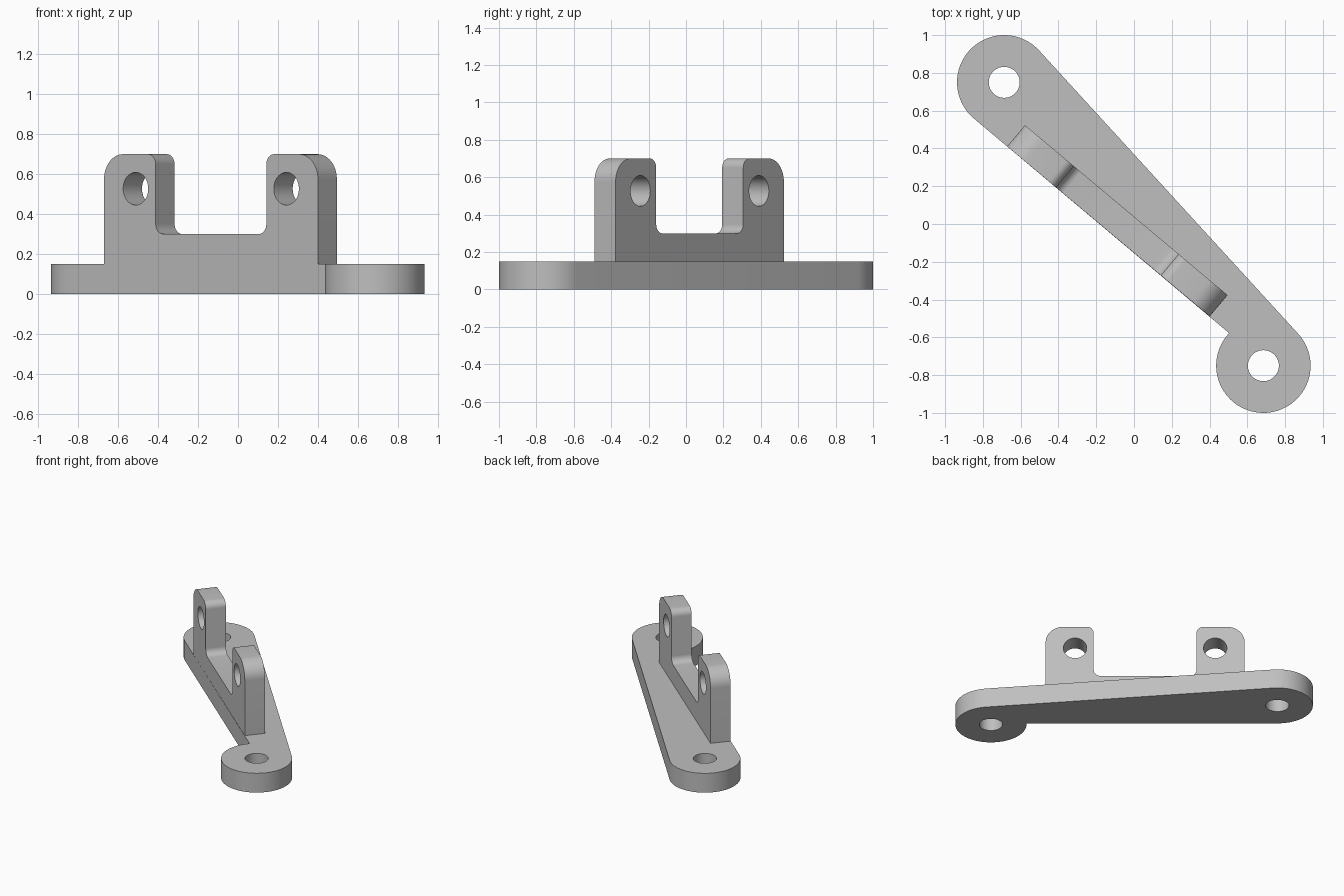
import bpy, bmesh, math
from mathutils import Matrix, Vector

cube = bpy.data.objects.get("Cube")
if cube:
    bpy.data.objects.remove(cube, do_unlink=True)

grey = bpy.data.materials.new("plain grey")
grey.use_nodes = True
grey.diffuse_color = (0.52, 0.52, 0.52, 1)
grey.node_tree.nodes["Principled BSDF"].inputs["Base Color"].default_value = (0.52, 0.52, 0.52, 1)


def arc(cx, cy, r, start, end, steps):
    """Points along an arc, angles in degrees."""
    angles = [math.radians(start + (end - start) * i / steps) for i in range(steps + 1)]
    return [(cx + r * math.cos(a), cy + r * math.sin(a)) for a in angles]


def circle(cx, cy, r):
    return arc(cx, cy, r, 0, 360, 48)[:-1]


def plate(name, loops, thickness, matrix):
    """Fill an outline with holes, extrude it and place it."""
    bm = bmesh.new()
    for loop in loops:
        verts = [bm.verts.new((x, y, 0)) for x, y in loop]
        for i, v in enumerate(verts):
            bm.edges.new((verts[i - 1], v))
    bmesh.ops.triangle_fill(bm, edges=bm.edges[:], use_beauty=True, normal=(0, 0, 1))
    grown = bmesh.ops.extrude_face_region(bm, geom=bm.faces[:], use_keep_orig=True)["geom"]
    moved = [g for g in grown if isinstance(g, bmesh.types.BMVert)]
    bmesh.ops.translate(bm, verts=moved, vec=(0, 0, thickness))
    bmesh.ops.transform(bm, matrix=matrix, verts=bm.verts[:])
    bmesh.ops.recalc_face_normals(bm, faces=bm.faces[:])
    mesh = bpy.data.meshes.new(name)
    bm.to_mesh(mesh)
    bm.free()
    mesh.materials.append(grey)
    obj = bpy.data.objects.new(name, mesh)
    bpy.context.collection.objects.link(obj)
    bpy.ops.object.select_all(action='DESELECT')
    obj.select_set(True)
    bpy.context.view_layer.objects.active = obj
    bpy.ops.object.shade_smooth_by_angle(angle=math.radians(30))
    return obj


# Base plate: two round ends, straight back edge, front edge running at 40 degrees
R, HOLE, BASE = 0.25, 0.082, 0.15
ax, ay, bx, by = -0.687, 0.75, 0.685, -0.75
back = math.degrees(math.atan2(by - ay, bx - ax)) + 90
outline = arc(ax, ay, R, back, 230, 40) + arc(bx, by, R, 136.5, 360 + back, 56)
plate("base_plate", [outline, circle(ax, ay, HOLE), circle(bx, by, HOLE)],
      BASE, Matrix.Identity(4))

# Upright wall with two drilled lugs, drawn in its own plane and mirrored
LENGTH, TOP, FLOOR, LUG = 1.40, 0.70, 0.30, 0.338
BIG, SMALL = 0.125, 0.05
half = [(0, BASE)]
half += arc(BIG, TOP - BIG, BIG, 180, 90, 12)
half += arc(LUG - SMALL, TOP - SMALL, SMALL, 90, 0, 8)
half += arc(LUG + SMALL, FLOOR + SMALL, SMALL, 180, 270, 8)
profile = half + [(LENGTH - x, z) for x, z in reversed(half)]
holes = [circle(x, 0.527, HOLE) for x in (0.207, LENGTH - 0.207)]

# Wall axes: along the front edge, upward, and outward through the front face
tilt = math.radians(-40)
along = Vector((math.cos(tilt), math.sin(tilt), 0))
up = Vector((0, 0, 1))
out = along.cross(up)
tangent = Vector((ax, ay, 0)) + out * R
corner = tangent + along * 0.23 - out * 0.147
place = Matrix((along, up, out)).transposed().to_4x4()
place.translation = corner
plate("lug_wall", [profile] + holes, 0.147, place)
